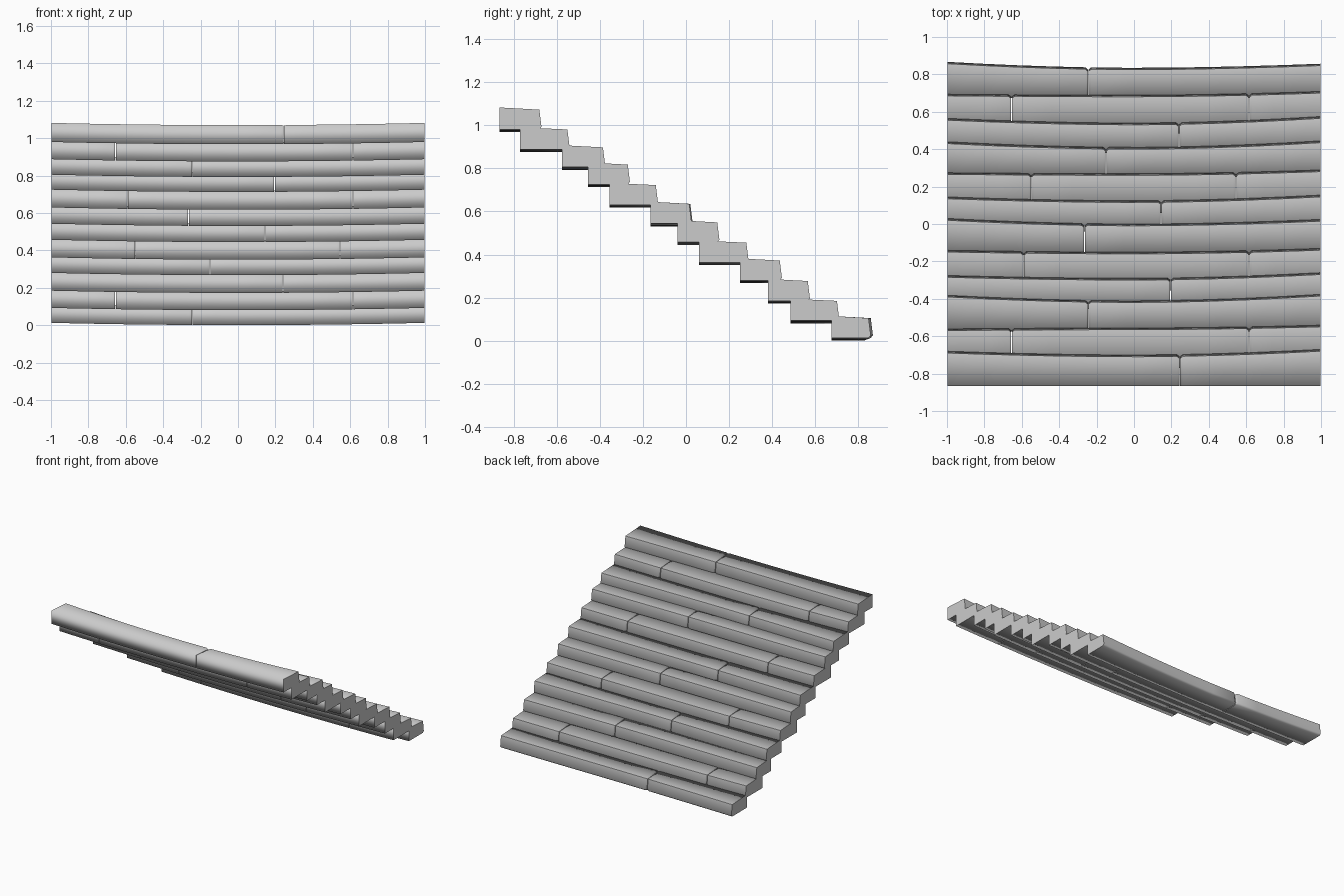
import bpy, bmesh

if "Cube" in bpy.data.objects:
    bpy.data.objects.remove(bpy.data.objects["Cube"])

stone = bpy.data.materials.new("plain_grey")
stone.diffuse_color = (0.6, 0.6, 0.6, 1)
stone.use_nodes = True
stone.node_tree.nodes["Principled BSDF"].inputs["Base Color"].default_value = stone.diffuse_color

GAP, HALF, HEIGHT = 0.004, 0.995, 0.098

# Each course, top to bottom: front y, back y (left, middle, right), base z, joints
COURSES = [
    (-0.865, (-0.68, -0.70, -0.67), 0.980, (0.245,)),
    (-0.770, (-0.56, -0.555, -0.54), 0.888, (-0.655, 0.615)),
    (-0.575, (-0.38, -0.41, -0.375), 0.805, (-0.245,)),
    (-0.455, (-0.275, -0.29, -0.26), 0.725, (0.195,)),
    (-0.355, (-0.14, -0.15, -0.13), 0.630, (-0.59, 0.615)),
    (-0.165, (0.03, 0.0, 0.025), 0.543, (-0.265,)),
    (-0.040, (0.145, 0.125, 0.155), 0.457, (0.145,)),
    (0.060, (0.275, 0.27, 0.29), 0.363, (-0.55, 0.545)),
    (0.250, (0.44, 0.41, 0.445), 0.280, (-0.15,)),
    (0.380, (0.565, 0.54, 0.575), 0.185, (0.24,)),
    (0.485, (0.695, 0.69, 0.71), 0.093, (-0.655, 0.615)),
    (0.675, (0.867, 0.835, 0.857), 0.013, (-0.245,)),
]


def block(name, x0, x1, front, backs, base):
    """Long slab with a bowed back edge and a slight sag."""
    bm = bmesh.new()
    n = max(3, round((x1 - x0) / 0.2))
    xs = [x0, x0 + 0.014]
    xs += [x0 + (x1 - x0) * i / n for i in range(1, n)] + [x1 - 0.014, x1]
    rings = []
    for i, x in enumerate(xs):
        left, mid, right = backs
        bow = abs(x) ** 1.8
        back = mid + ((left if x < 0 else right) - mid) * bow
        sag = -0.012 * (1 - x * x)
        # worn corners where two blocks meet
        worn = 0.011 if i in (0, len(xs) - 1) and abs(x) < 0.9 else 0
        z = base + sag
        section = [(front, z), (front, z + HEIGHT + 0.004 - worn * 0.3),
                   (back - 0.01 - worn, z + HEIGHT - 0.006 - worn * 0.5),
                   (back - worn, z + 0.012), (back - 0.01 - worn, z)]
        rings.append([bm.verts.new((x, y, h)) for y, h in section])
    for a, b in zip(rings, rings[1:]):
        for k in range(5):
            j = (k + 1) % 5
            bm.faces.new((a[k], a[j], b[j], b[k]))
    bm.faces.new(rings[0])
    bm.faces.new(rings[-1])
    bmesh.ops.recalc_face_normals(bm, faces=bm.faces)
    for f in bm.faces:
        f.smooth = True
    # crisp ends and back edge, soft nose at the front
    for ring in (rings[0], rings[-1]):
        for k in range(5):
            bm.edges.get((ring[k], ring[(k + 1) % 5])).smooth = False
    for a, b in zip(rings, rings[1:]):
        bm.edges.get((a[2], b[2])).smooth = False
    mesh = bpy.data.meshes.new(name)
    bm.to_mesh(mesh)
    bm.free()
    mesh.materials.append(stone)
    bpy.context.collection.objects.link(bpy.data.objects.new(name, mesh))


# Stacked courses of blocks
for row, (front, backs, base, joints) in enumerate(COURSES, 1):
    stops = [-HALF - GAP] + list(joints) + [HALF + GAP]
    for i, (a, b) in enumerate(zip(stops, stops[1:]), 1):
        block(f"step_{row}_block_{i}", a + GAP * 0.5, b - GAP * 0.5, front, backs, base)
